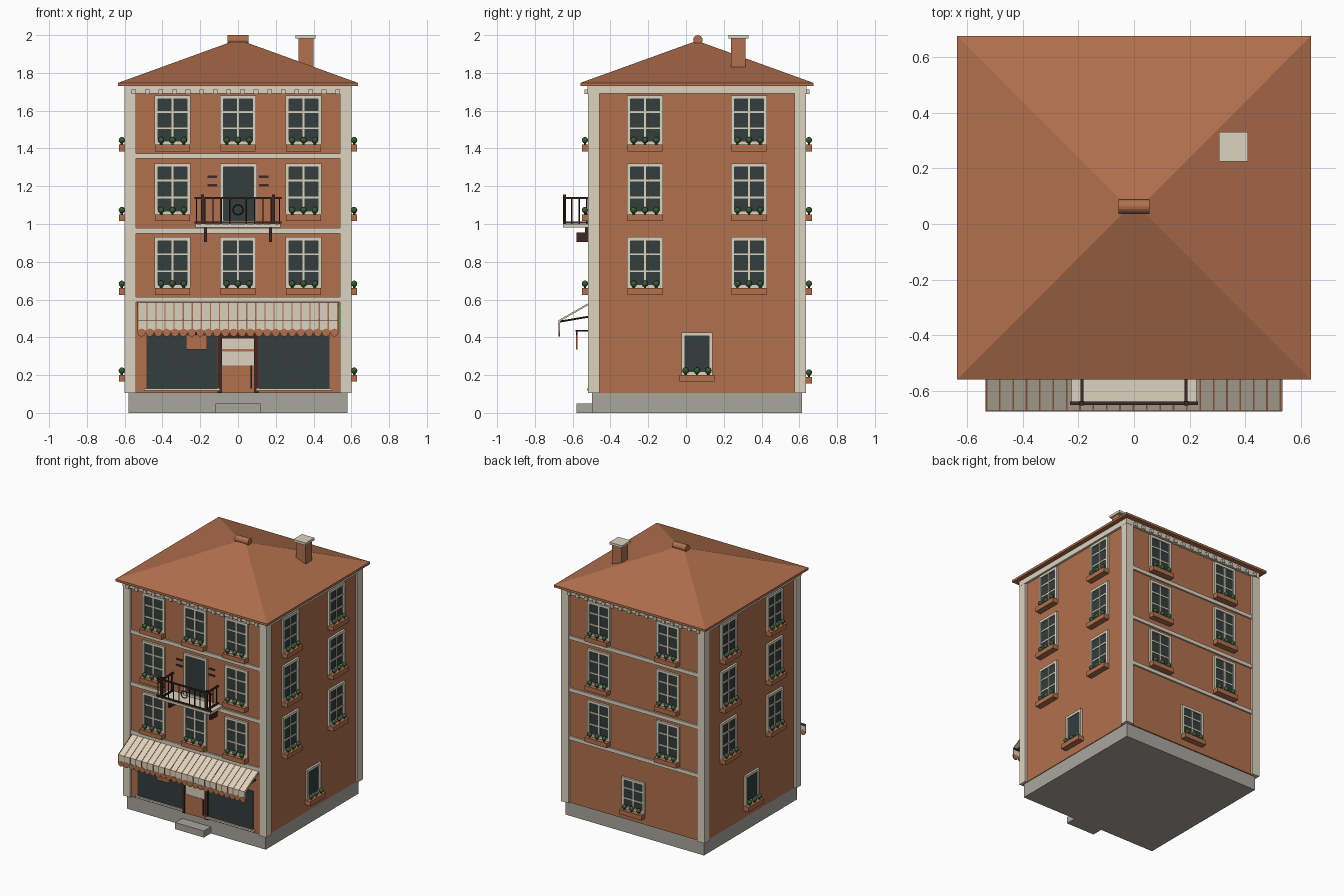
import bpy, bmesh, math
from mathutils import Matrix, Vector

cube = bpy.data.objects.get("Cube")
if cube:
    bpy.data.objects.remove(cube, do_unlink=True)


def material(name, rgb):
    m = bpy.data.materials.new(name)
    m.use_nodes = True
    m.diffuse_color = (*rgb, 1)
    m.node_tree.nodes["Principled BSDF"].inputs["Base Color"].default_value = (*rgb, 1)
    return m


MATS = [material("terracotta", (0.44, 0.16, 0.075)),
        material("cream_stone", (0.72, 0.65, 0.52)),
        material("dark_glass", (0.033, 0.048, 0.048)),
        material("grey_stone", (0.39, 0.38, 0.34)),
        material("dark_iron", (0.05, 0.02, 0.016)),
        material("leaf_green", (0.04, 0.10, 0.035))]
CLAY, CREAM, GLASS, GREY, IRON, GREEN = range(6)


class Part:
    """Collects coloured primitives into one named object."""

    def __init__(self):
        self.bm = bmesh.new()

    def paint(self, verts, mat, smooth=False):
        for f in {f for v in verts for f in v.link_faces}:
            f.material_index = mat
            f.smooth = smooth

    def box(self, mat, x0, x1, y0, y1, z0, z1):
        size = Matrix.Diagonal((x1 - x0, y1 - y0, z1 - z0, 1))
        mid = Matrix.Translation(((x0 + x1) / 2, (y0 + y1) / 2, (z0 + z1) / 2))
        self.paint(bmesh.ops.create_cube(self.bm, size=1, matrix=mid @ size)["verts"], mat)

    def rod(self, mat, a, b, r, sides=8):
        a, b = Vector(a), Vector(b)
        turn = (b - a).to_track_quat("Z", "Y").to_matrix().to_4x4()
        made = bmesh.ops.create_cone(self.bm, cap_ends=True, segments=sides, radius1=r, radius2=r,
                                     depth=(b - a).length, matrix=Matrix.Translation((a + b) / 2) @ turn)
        self.paint(made["verts"], mat)

    def ball(self, mat, centre, r):
        made = bmesh.ops.create_icosphere(self.bm, subdivisions=2, radius=r,
                                          matrix=Matrix.Translation(centre))
        self.paint(made["verts"], mat, True)

    def prism(self, mat, profile, x0, x1):
        """Extrude a (y, z) profile along x."""
        face = self.bm.faces.new([self.bm.verts.new((x0, y, z)) for y, z in profile])
        ext = bmesh.ops.extrude_face_region(self.bm, geom=[face])["geom"]
        new = [v for v in ext if isinstance(v, bmesh.types.BMVert)]
        bmesh.ops.translate(self.bm, verts=new, vec=(x1 - x0, 0, 0))
        self.paint(new + list(face.verts), mat)

    def finish(self, name, matrix=Matrix()):
        bmesh.ops.recalc_face_normals(self.bm, faces=self.bm.faces)
        me = bpy.data.meshes.new(name)
        self.bm.to_mesh(me)
        self.bm.free()
        for m in MATS:
            me.materials.append(m)
        ob = bpy.data.objects.new(name, me)
        ob.matrix_world = matrix
        bpy.context.collection.objects.link(ob)
        return ob


# Body: half width, half depth, depth centre
W, D, C = 0.585, 0.563, 0.058
p = Part()
p.box(GREY, -0.58, 0.58, C - 0.555, C + 0.555, 0, 0.105)
p.finish("plinth")
p = Part()
p.box(CLAY, -W, W, C - D, C + D, 0.105, 1.73)
p.finish("walls")
p = Part()
for sx in (-1, 1):
    for sy in (-1, 1):
        x, y = sx * 0.57, C + sy * 0.547
        p.box(CREAM, x - 0.031, x + 0.031, y - 0.031, y + 0.031, 0.105, 1.70)
p.finish("corner_pilasters")

# Cornice, belt courses and dentils
p = Part()
p.box(CREAM, -W - 0.017, W + 0.017, C - D - 0.017, C + D + 0.017, 1.69, 1.73)
for s in (-1, 1):
    face = C + s * D
    for z in (1.36, 0.965, 0.60):
        p.box(CREAM, -0.54, 0.54, face - 0.012, face + 0.012, z - 0.014, z + 0.014)
    for i in range(16):
        x = -0.565 + i * 0.072
        p.box(CREAM, x, x + 0.025, face - 0.032, face + 0.032, 1.688, 1.712)
p.finish("cornice_and_belt_courses")

# Hipped roof with ridge tile
p = Part()
p.box(CLAY, -0.635, 0.635, C - 0.617, C + 0.617, 1.73, 1.747)
eaves = [p.bm.verts.new((x, C + y, 1.747)) for x, y in
         ((-0.635, -0.617), (0.635, -0.617), (0.635, 0.617), (-0.635, 0.617))]
west, east = [p.bm.verts.new((x, C, 1.97)) for x in (-0.02, 0.02)]
a, b, c, d = eaves
for ring in ((a, b, east, west), (b, c, east), (c, d, west, east), (d, a, west)):
    p.bm.faces.new(ring)
p.finish("hipped_roof")
p = Part()
p.rod(CLAY, (-0.056, C + 0.005, 1.975), (0.056, C + 0.005, 1.975), 0.025, 16)
p.finish("ridge_tile")
p = Part()
p.box(CLAY, 0.32, 0.40, 0.238, 0.315, 1.78, 1.985)
p.box(CREAM, 0.305, 0.41, 0.225, 0.33, 1.982, 2.0)
p.finish("chimney")


# Windows in wall space: x along the wall, -y outward
def window(name, wall, u, z0, z1, w=0.19, columns=2, rows=3, planter=True):
    p = Part()
    h, t = w / 2, 0.019
    p.box(GLASS, u - h + t, u + h - t, -0.005, 0.01, z0, z1 - t)
    for s in (-1, 1):
        x = u + s * (h - t / 2)
        p.box(CREAM, x - t / 2, x + t / 2, -0.015, 0.01, z0, z1)
    for z in (z0, z1 - t):
        p.box(CREAM, u - h, u + h, -0.015, 0.01, z, z + t)
    for i in range(1, columns):
        x = u - h + w * i / columns
        p.box(CREAM, x - 0.006, x + 0.006, -0.011, 0, z0, z1 - t)
    for i in range(1, rows):
        z = z0 + (z1 - z0) * i / rows
        p.box(CREAM, u - h + t, u + h - t, -0.010, 0, z - 0.005, z + 0.005)
    p.finish(name, wall)
    if not planter:
        return
    p = Part()
    p.box(CLAY, u - 0.093, u + 0.093, -0.046, 0.005, z0 - 0.035, z0)
    for dx in (-0.06, 0, 0.06):
        p.rod(GREEN, (u + dx, -0.03, z0 - 0.005), (u + dx, -0.03, z0 + 0.02), 0.006)
        p.ball(GREEN, (u + dx, -0.03, z0 + 0.024), 0.017)
    p.finish(name + "_planter", wall)


def wall(x, y, degrees):
    return Matrix.Translation((x, y, 0)) @ Matrix.Rotation(math.radians(degrees), 4, "Z")


FRONT = wall(0, C - D, 0)
BACK = wall(0, C + D, 180)
ROWS = ((0.66, 0.93), (1.05, 1.32), (1.42, 1.68))
SIDES = {"front": (FRONT, (-0.347, 0, 0.347)), "back": (BACK, (-0.29, 0.29)),
         "east": (wall(W, C, 90), (-0.275, 0.275)), "west": (wall(-W, C, -90), (-0.275, 0.275))}
for side, (matrix, columns) in SIDES.items():
    for floor, (z0, z1) in enumerate(ROWS):
        for u in columns:
            if side == "front" and floor == 1 and u == 0:
                window("balcony_door", matrix, 0.003, 1.0, 1.32, 0.195, 1, 1, False)
            else:
                window(side + "_window", matrix, u, z0, z1)
    if side in ("east", "west"):
        window(side + "_ground_window", matrix, 0, 0.20, 0.425, 0.165, 1, 1)
window("back_ground_window", BACK, 0, 0.19, 0.425)

# Balcony, with slab, brackets and railing
p = Part()
p.box(CREAM, -0.225, 0.225, -0.65, -0.50, 0.982, 1.0)
p.finish("balcony_slab")
p = Part()
for x in (-0.172, 0.172):
    p.box(IRON, x - 0.008, x + 0.008, -0.58, -0.50, 0.905, 0.955)
    p.box(IRON, x - 0.008, x + 0.008, -0.535, -0.50, 0.955, 0.982)
p.finish("balcony_brackets")
p = Part()
for z in (1.008, 1.138):
    p.box(IRON, -0.23, 0.23, -0.65, -0.638, z - 0.005, z + 0.005)
    for x in (-0.187, 0.187):
        p.box(IRON, x - 0.006, x + 0.006, -0.645, -0.505, z - 0.005, z + 0.005)
for i in range(11):
    x = -0.22 + i * 0.044
    if i != 5:
        p.rod(IRON, (x, -0.644, 1.0), (x, -0.644, 1.14), 0.004, 6)
for x in (-0.187, 0.187):
    p.box(IRON, x - 0.008, x + 0.008, -0.652, -0.636, 1.0, 1.155)
    for y in (-0.605, -0.565, -0.525):
        p.rod(IRON, (x, y, 1.0), (x, y, 1.14), 0.004, 6)
ring = [(0.026 * math.cos(i * math.tau / 16), -0.644, 1.075 + 0.026 * math.sin(i * math.tau / 16))
        for i in range(16)]
for i in range(16):
    p.rod(IRON, ring[i - 1], ring[i], 0.004, 6)
p.finish("balcony_railing")
p = Part()
for s in (-1, 1):
    for z in (1.205, 1.25):
        p.box(IRON, s * 0.136 - 0.025, s * 0.136 + 0.025, -0.512, -0.50, z - 0.006, z + 0.006)
p.finish("shutter_bars")

# Shopfront
p = Part()
for s in (-1, 1):
    x = s * 0.297
    p.box(GLASS, x - 0.187, x + 0.187, -0.512, -0.50, 0.13, 0.42)
    p.box(CREAM, x - 0.2, x + 0.2, -0.525, -0.50, 0.118, 0.130)
    p.box(IRON, s * 0.096 - 0.012, s * 0.096 + 0.012, -0.518, -0.50, 0.105, 0.42)
p.box(IRON, -0.105, 0.105, -0.516, -0.50, 0.395, 0.42)
p.box(CREAM, -0.085, 0.085, -0.510, -0.50, 0.25, 0.395)
p.box(CLAY, -0.085, 0.085, -0.512, -0.50, 0.105, 0.25)
p.box(IRON, 0.066, 0.074, -0.520, -0.50, 0.13, 0.25)
p.box(CLAY, -0.085, 0.085, -0.513, -0.50, 0.325, 0.337)
p.finish("shopfront")
p = Part()
p.box(GREY, -0.12, 0.12, -0.58, -0.49, 0, 0.05)
p.finish("door_step")
p = Part()
p.box(CLAY, -0.275, -0.165, -0.583, -0.575, 0.335, 0.412)
p.rod(IRON, (-0.22, -0.585, 0.435), (-0.22, -0.50, 0.435), 0.005)
p.rod(IRON, (-0.22, -0.579, 0.41), (-0.22, -0.579, 0.435), 0.004)
p.finish("hanging_sign")

# Awning with thin stripes and scalloped valance
p = Part()
p.prism(CREAM, ((-0.50, 0.588), (-0.672, 0.490), (-0.672, 0.435), (-0.667, 0.435),
                (-0.667, 0.485), (-0.50, 0.580)), -0.533, 0.533)
for i in range(23):
    x = -0.53 + i * 0.048
    p.prism(CLAY, ((-0.50, 0.59), (-0.674, 0.491), (-0.674, 0.435), (-0.67, 0.435),
                   (-0.67, 0.488), (-0.50, 0.584)), x - 0.003, x + 0.003)
p.finish("awning")
p = Part()
for i in range(24):
    x = -0.511 + i * 0.0444
    p.box(CLAY, x - 0.0222, x + 0.0222, -0.674, -0.667, 0.425, 0.44)
    p.rod(CLAY, (x, -0.674, 0.425), (x, -0.667, 0.425), 0.021, 12)
p.finish("awning_scallops")
p = Part()
p.rod(IRON, (-0.53, -0.664, 0.484), (0.53, -0.664, 0.484), 0.005)
for x in (-0.5, 0.5):
    p.rod(IRON, (x, -0.664, 0.484), (x, -0.50, 0.512), 0.005)
p.finish("awning_arms")
